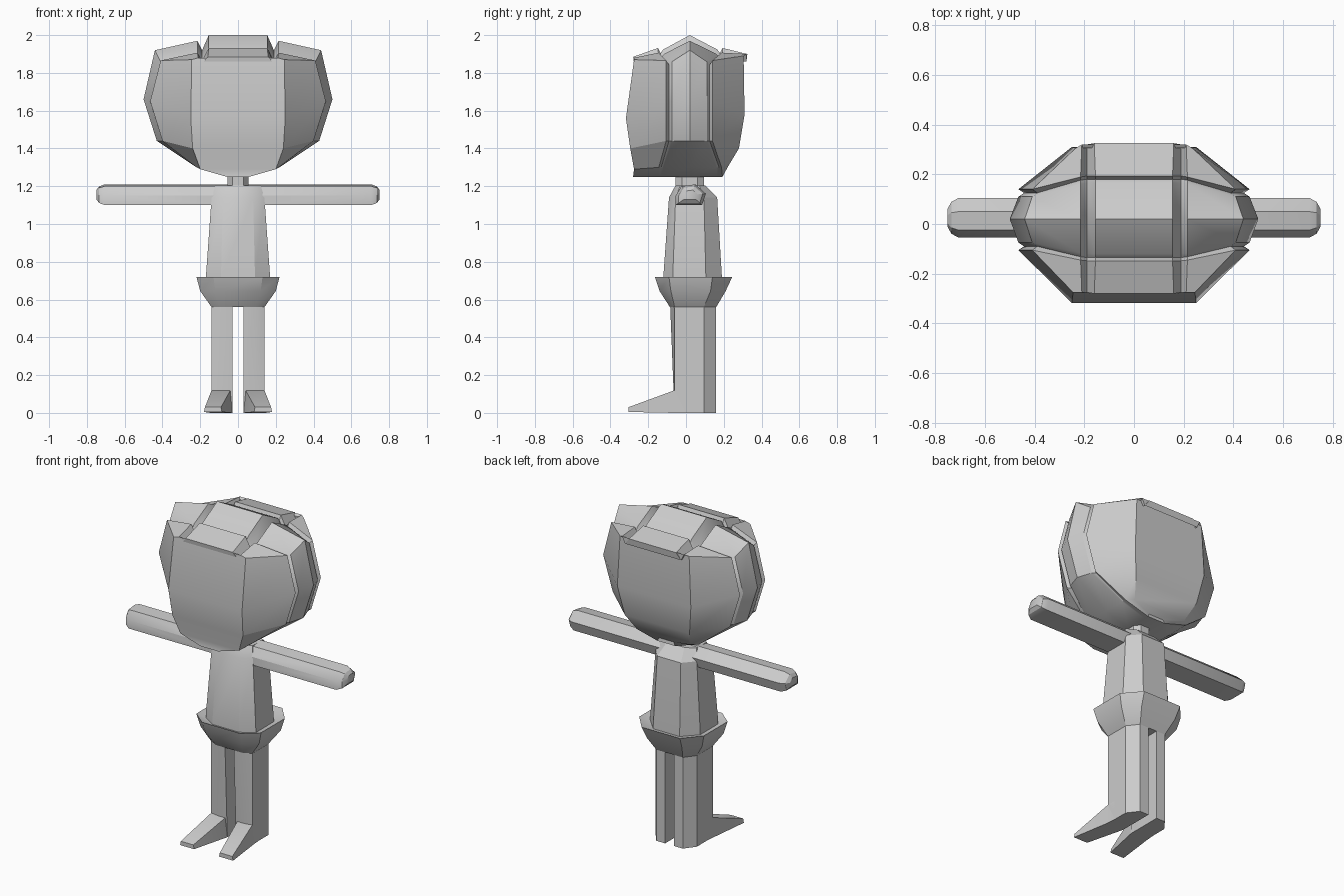
import bpy, bmesh, math

if "Cube" in bpy.data.objects:
    bpy.data.objects.remove(bpy.data.objects["Cube"])

grey = bpy.data.materials.new("light_grey")
grey.diffuse_color = (0.6, 0.6, 0.6, 1)
grey.use_nodes = True
grey.node_tree.nodes["Principled BSDF"].inputs["Base Color"].default_value = grey.diffuse_color


def loft(name, rings, strip_caps=False, mirror=False):
    """Skin a list of equal-length closed rings and cap both ends."""
    bm = bmesh.new()
    vr = [[bm.verts.new(p) for p in r] for r in rings]
    n = len(rings[0])
    for a, b in zip(vr, vr[1:]):
        for i in range(n):
            bm.faces.new((a[i], a[(i + 1) % n], b[(i + 1) % n], b[i]))
    for r in (vr[0], vr[-1]):
        if strip_caps:      # ladder of quads between the left and right halves
            for i in range(n // 2 - 1):
                bm.faces.new((r[i], r[i + 1], r[n - 2 - i], r[n - 1 - i]))
        else:
            bm.faces.new(r)
    if mirror:
        geo = bmesh.ops.duplicate(bm, geom=bm.verts[:] + bm.edges[:] + bm.faces[:])["geom"]
        for v in geo:
            if isinstance(v, bmesh.types.BMVert):
                v.co.x *= -1
    bmesh.ops.recalc_face_normals(bm, faces=bm.faces)
    me = bpy.data.meshes.new(name)
    bm.to_mesh(me)
    bm.free()
    ob = bpy.data.objects.new(name, me)
    bpy.context.collection.objects.link(ob)
    me.materials.append(grey)
    bpy.ops.object.select_all(action='DESELECT')
    ob.select_set(True)
    bpy.context.view_layer.objects.active = ob
    bpy.ops.object.shade_smooth_by_angle(angle=math.radians(30))
    return ob


def octagon(z, hx, fx, y0, y1, y2, y3):
    """Chamfered box outline: side half-width hx, front/back half-width fx."""
    half = [(fx, y0, z), (hx, y1, z), (hx, y2, z), (fx, y3, z)]
    return half + [(-x, y, z) for x, y, z in reversed(half)]


# Head: rings running front to back, each from chin up the side to the crown
MID = [(.06, 1.25), (.22, 1.30), (.43, 1.44), (.50, 1.66),
       (.44, 1.92), (.215, 1.97), (.19, 1.92), (.155, 2.0)]


def closed(half):
    return half + [(-x, y, z) for x, y, z in reversed(half)]


def head_ring(sx, sz, y_side, y_top):
    pts = []
    for x, z in MID:
        t = min(max((x - .2) / .22, 0), 1)
        nx = x * sx if x > .23 else x
        nz = 1.6 + (z - 1.6) * sz if z > 1.6 else z
        pts.append((nx, y_top + (y_side - y_top) * t, nz))
    return closed(pts)


face = [(.06, -.28, 1.25), (.20, -.275, 1.29), (.24, -.295, 1.40), (.25, -.318, 1.56),
        (.245, -.275, 1.87), (.21, -.275, 1.88), (.19, -.275, 1.85), (.16, -.28, 1.885)]
nape = [(.05, .19, 1.27), (.18, .22, 1.30), (.22, .28, 1.40), (.25, .31, 1.58),
        (.235, .305, 1.89), (.21, .32, 1.90), (.19, .32, 1.86), (.16, .325, 1.90)]
loft("head", [closed(face),
              head_ring(.93, .83, -.105, -.148),
              head_ring(.885, .76, -.09, -.135),
              head_ring(.93, .81, -.075, -.12),
              head_ring(1, 1, .02, .02),
              head_ring(.93, .81, .11, .165),
              head_ring(.885, .76, .125, .18),
              head_ring(.93, .83, .14, .193),
              closed(nape)], strip_caps=True)

# Neck
loft("neck", [octagon(z, .055, .03, -.055, -.02, .06, .095) for z in (1.17, 1.30)])

# Torso
loft("torso", [octagon(.68, .17, .09, -.12, -.07, .105, .19),
               octagon(.72, .17, .09, -.12, -.07, .105, .19),
               octagon(1.14, .14, .08, -.09, -.055, .095, .165),
               octagon(1.205, .12, .06, -.055, -.03, .07, .10)])

# Flared hip garment
loft("hips", [octagon(.56, .14, .09, -.085, -.06, .095, .16),
              octagon(.645, .20, .12, -.14, -.08, .13, .21),
              octagon(.72, .22, .13, -.165, -.09, .14, .245),
              octagon(.70, .17, .09, -.12, -.07, .105, .19)])

# Legs
leg = [(.03, -.085), (.09, -.085), (.14, -.06), (.14, .095), (.09, .16), (.03, .16)]
loft("legs", [[(x, max(y, -.06 - .025 * min(z / .5, 1)), z) for x, y in leg]
              for z in (0, .12, .60)], mirror=True)

# Feet
loft("feet", [[(.03, 0, 0), (.14, 0, 0), (.14, 0, .12), (.03, 0, .12)],
              [(.03, -.06, 0), (.145, -.06, 0), (.14, -.06, .12), (.04, -.06, .12)],
              [(.085, -.305, .005), (.18, -.305, .005), (.175, -.305, .03), (.09, -.305, .03)]],
     mirror=True)

# Arms with blunt tapered tips
arm = [(-.055, 1.10), (-.055, 1.15), (-.025, 1.20), (.05, 1.21), (.105, 1.16), (.085, 1.10)]
loft("arms", [[(x, .025 + (y - .025) * s, 1.155 + (z - 1.155) * s) for y, z in arm]
              for x, s in ((.05, 1), (.705, 1), (.735, .8), (.75, .45))], mirror=True)
